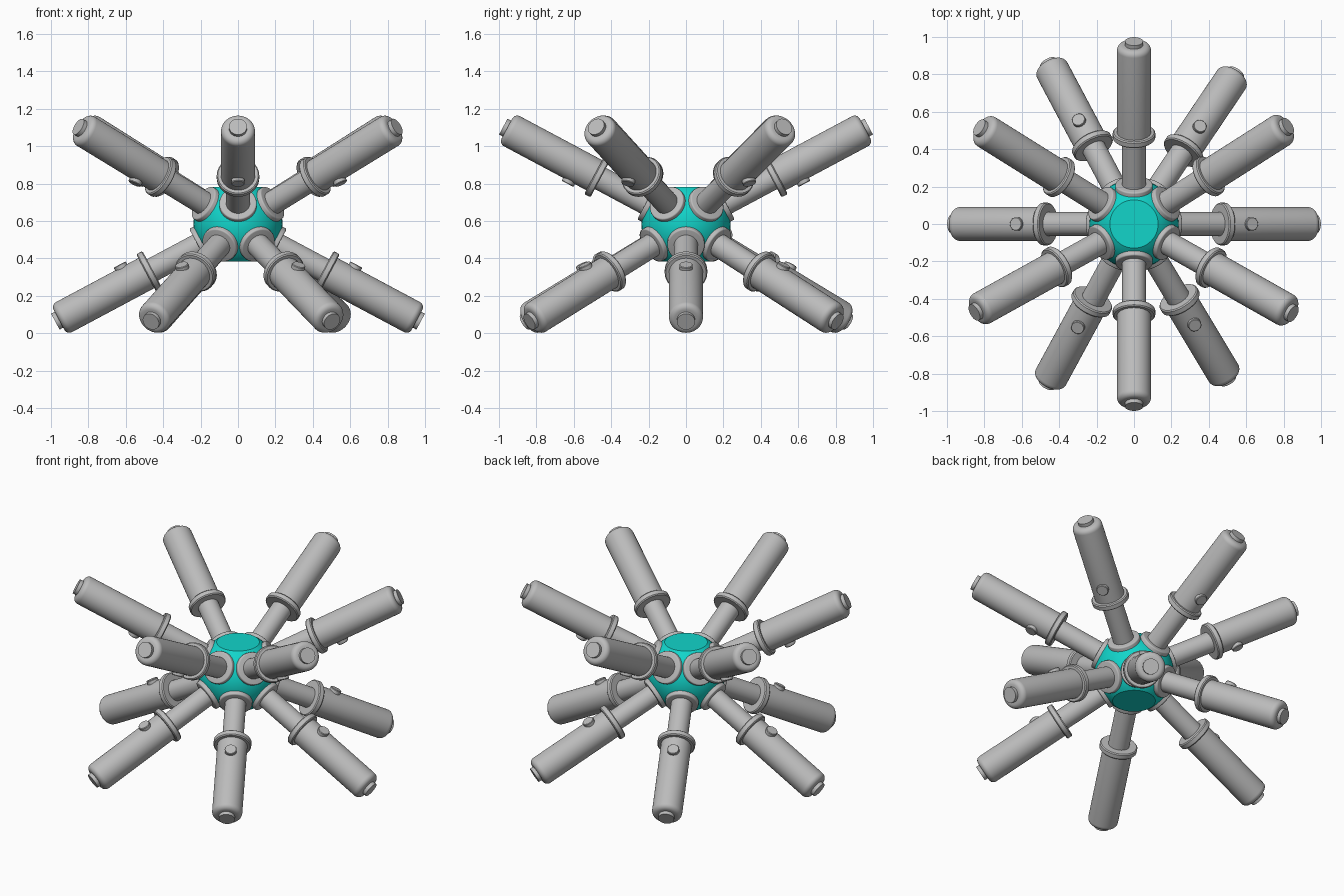
import bpy, bmesh, math
from mathutils import Matrix, Vector

if "Cube" in bpy.data.objects:
    bpy.data.objects.remove(bpy.data.objects["Cube"])


def material(name, rgb):
    m = bpy.data.materials.new(name)
    m.diffuse_color = (*rgb, 1)
    m.use_nodes = True
    m.node_tree.nodes["Principled BSDF"].inputs["Base Color"].default_value = m.diffuse_color
    return m


GREY = material("grey", (0.5, 0.5, 0.5))
TEAL = material("teal", (0.006, 0.66, 0.59))
CENTRE = Vector((0, 0, 0.583))
ELEV = math.radians(28.1)


def add_object(name, mesh, matrix):
    ob = bpy.data.objects.new(name, mesh)
    bpy.context.collection.objects.link(ob)
    ob.matrix_world = matrix
    return ob


def lathe(name, profile, mat, seg=40):
    """Closed solid of revolution about local z; profile is (radius, height)."""
    bm = bmesh.new()
    rings = []
    for r, h in profile:
        rings.append([bm.verts.new((r * math.cos(2 * math.pi * i / seg),
                                    r * math.sin(2 * math.pi * i / seg), h))
                      for i in range(seg)])
    for a, b in zip(rings, rings[1:]):
        for i in range(seg):
            j = (i + 1) % seg
            bm.faces.new((a[i], a[j], b[j], b[i]))
    bm.faces.new(rings[0][::-1])
    bm.faces.new(rings[-1])
    bmesh.ops.recalc_face_normals(bm, faces=bm.faces)
    for f in bm.faces:
        f.smooth = True
    for e in bm.edges:
        if len(e.link_faces) == 2 and e.calc_face_angle() > math.radians(32):
            e.smooth = False
    mesh = bpy.data.meshes.new(name)
    bm.to_mesh(mesh)
    bm.free()
    mesh.materials.append(mat)
    return mesh


def arc(r0, h0, rad, a0, a1, n):
    return [(r0 + rad * math.cos(math.radians(a0 + (a1 - a0) * k / n)),
             h0 + rad * math.sin(math.radians(a0 + (a1 - a0) * k / n)))
            for k in range(n + 1)]


# Hub: ball with flat top and bottom
cut = math.degrees(math.asin(0.2 / 0.238))
hub = lathe("hub", arc(0, 0, 0.238, -cut, cut, 20), TEAL, 48)
add_object("hub", hub, Matrix.Translation(CENTRE))

# Arm parts, measured along the arm from the hub centre
parts = {
    "socket_ring": lathe("socket_ring", [(0.1, 0.19)] + arc(0.092, 0.234, 0.008, 0, 90, 3), GREY),
    "rod": lathe("rod", [(0.064, 0.15), (0.064, 0.54)], GREY),
    "collar": lathe("collar", [(0.108, 0.518), (0.114, 0.524), (0.114, 0.55), (0.108, 0.556)], GREY),
    "barrel": lathe("barrel", [(0.091, 0.53)] + arc(0.06, 1.054, 0.031, 0, 90, 6), GREY),
    "end_cap": lathe("end_cap", [(0.048, 1.06), (0.048, 1.107)], GREY),
}
pin = lathe("pin", [(0.036, 0.06), (0.036, 0.104), (0.033, 0.108)], GREY, 28)

# Arms alternate between pointing down and up around the hub
ARMS = [(0, -1), (32.5, 1), (56, -1), (90, 1), (118, -1), (148, 1),
        (180, -1), (209, 1), (241.5, -1), (270, 1), (301, -1), (330.5, 1)]
for n, (deg, side) in enumerate(ARMS):
    az, el = math.radians(deg), ELEV * side
    axis = Vector((math.cos(el) * math.cos(az), math.cos(el) * math.sin(az), math.sin(el)))
    across = Vector((-math.sin(az), math.cos(az), 0))
    up = axis.cross(across)
    frame = Matrix.Translation(CENTRE) @ Matrix((across, up, axis)).transposed().inverted().transposed().to_4x4()
    # right-handed frame with local z along the arm
    x = across.cross(axis)
    frame = Matrix.Translation(CENTRE) @ Matrix((x, axis.cross(x), axis)).transposed().to_4x4()
    for name, mesh in parts.items():
        add_object(f"{name}_{n}", mesh, frame)
    # Pin sits on the side of the barrel that faces the middle height
    out = Vector((0, 0, -side)) - axis * axis.dot(Vector((0, 0, -side)))
    out.normalize()
    side_axis = out.cross(axis)
    pm = Matrix((axis, out.cross(axis), out)).transposed().to_4x4()
    add_object(f"pin_{n}", pin, Matrix.Translation(CENTRE + axis * 0.66) @ pm)
